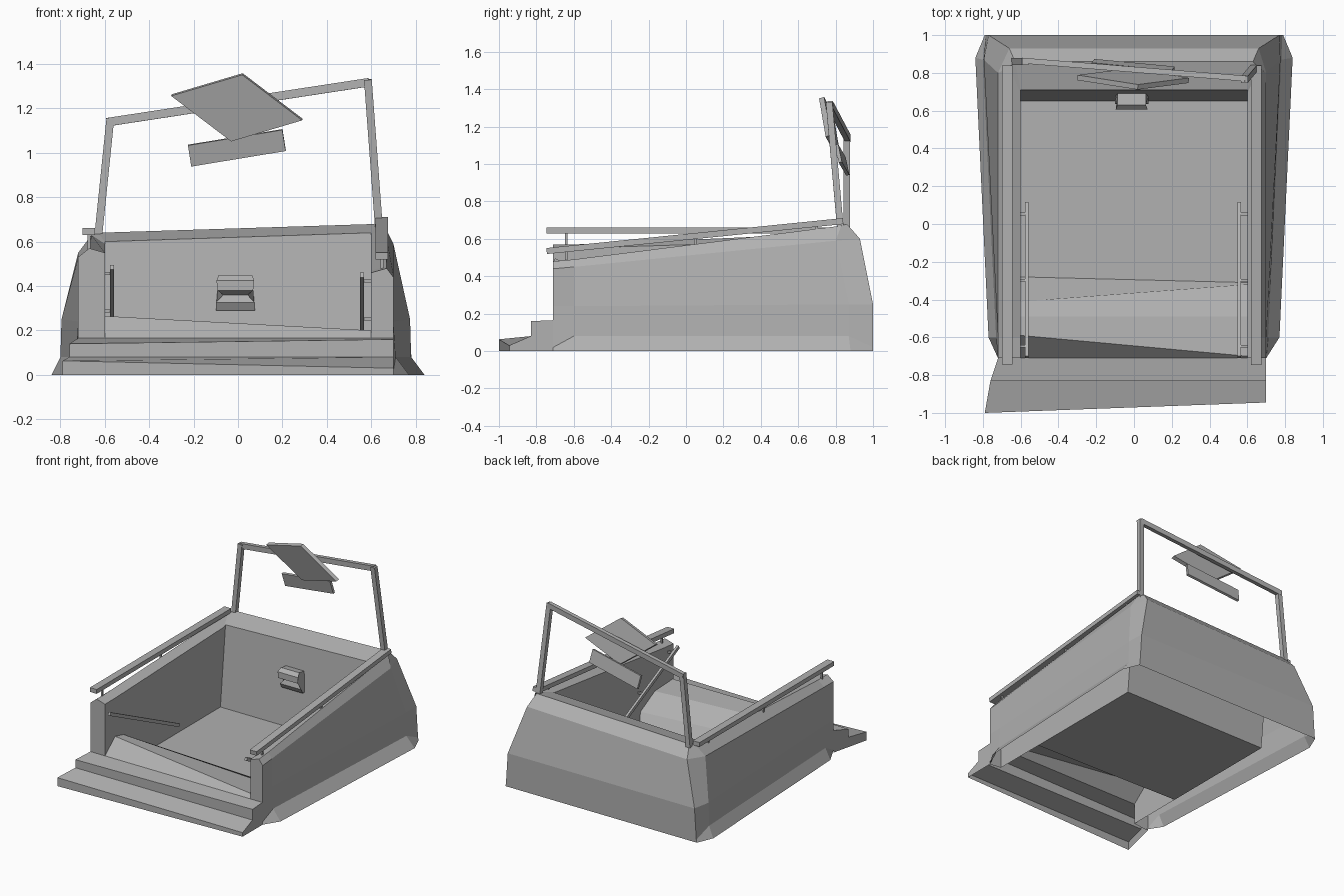
import bpy, bmesh
from mathutils import Vector

if "Cube" in bpy.data.objects:
    bpy.data.objects.remove(bpy.data.objects["Cube"])

grey = bpy.data.materials.new("mid_grey")
grey.diffuse_color = (.44, .44, .44, 1)
grey.use_nodes = True
grey.node_tree.nodes["Principled BSDF"].inputs["Base Color"].default_value = grey.diffuse_color


def make(name, verts, faces):
    me = bpy.data.meshes.new(name)
    me.from_pydata([tuple(v) for v in verts], [], faces)
    me.materials.append(grey)
    ob = bpy.data.objects.new(name, me)
    bpy.context.collection.objects.link(ob)
    bm = bmesh.new()
    bm.from_mesh(me)
    bmesh.ops.remove_doubles(bm, verts=bm.verts, dist=1e-5)
    bmesh.ops.recalc_face_normals(bm, faces=bm.faces)
    bm.to_mesh(me)
    bm.free()
    return ob


def prism(name, ring_a, ring_b):
    """Solid joining two matching outlines."""
    m = len(ring_a)
    faces = [tuple(range(m)), tuple(range(2 * m - 1, m - 1, -1))]
    faces += [(i, (i + 1) % m, (i + 1) % m + m, i + m) for i in range(m)]
    return make(name, list(ring_a) + list(ring_b), faces)


def beam(name, a, b, w, h, up=(0, 0, 1)):
    """Square bar from a to b, w wide sideways and h thick along up."""
    a, b, up = Vector(a), Vector(b), Vector(up)
    d = (b - a).normalized()
    s = d.cross(up).normalized() * w / 2
    u = s.cross(d).normalized() * h / 2
    ring = [s + u, s - u, -s - u, -s + u]
    return prism(name, [a + r for r in ring], [b + r for r in ring])


def board(name, corner, u, v, t):
    """Slanted plank spanned by edges u and v, thickness t."""
    c, u, v = Vector(corner), Vector(u), Vector(v)
    n = u.cross(v).normalized() * t / 2
    ring = [c, c + u, c + u + v, c + v]
    return prism(name, [p + n for p in ring], [p - n for p in ring])


# Tub shell: levels from outer foot, over the rim, down to the floor.
# Stations run front, near front, near back, back corner (right side).
levels = [
    [(.70, -.71, 0), (.77, -.60, 0), (.84, .88, 0), (.79, 1.0, 0)],
    [(.70, -.71, .02), (.71, -.60, .08), (.78, .87, .08), (.785, 1.0, .02)],
    [(.70, -.71, .24), (.70, -.60, .24), (.775, .87, .25), (.77, 1.0, .25)],
    [(.70, -.71, .44), (.70, -.60, .45), (.70, .80, .59), (.66, .93, .60)],
    [(.67, -.71, .48), (.67, -.60, .49), (.66, .83, .67), (.63, .86, .68)],
    [(.60, -.71, .46), (.60, -.60, .47), (.60, .69, .63), (.60, .71, .64)],
    [(.60, -.71, .01), (.60, -.60, .01), (.60, .62, .01), (.60, .65, .01)],
]
lift = [.09, .08, -.04, -.04]
verts, faces = [], []
for k, lv in enumerate(levels):
    left = []
    for i, (x, y, z) in enumerate(lv):
        top = 3 <= k <= 5
        left.append((-x - (.02 if i < 3 and k in (1, 2, 3) else 0), y,
                     z + (lift[i] if top else 0)))
    verts += lv + left[::-1]
for k in range(len(levels) - 1):
    for i in range(7):
        a = k * 8 + i
        faces.append((a, a + 1, a + 9, a + 8))
faces.append(tuple(k * 8 for k in range(7)))
faces.append(tuple(k * 8 + 7 for k in range(6, -1, -1)))
make("tub_shell", verts, faces)

# Tub floor
make("tub_floor", [(-.6, -.28, .01), (.6, -.31, .01), (.6, .65, .01),
                   (-.6, .65, .01)], [(0, 1, 2, 3)])

# Entry steps: rows of left and right (x, y, z)
rows = [
    ((-.79, -1.0, 0), (.70, -.945, 0)),
    ((-.79, -1.0, .063), (.70, -.945, .03)),
    ((-.76, -.83, .08), (.70, -.83, .08)),
    ((-.76, -.83, .14), (.70, -.83, .16)),
    ((-.72, -.71, .165), (.70, -.71, .165)),
]
n = len(rows)
verts = [p for r in rows for p in r] + [(-.72, -.71, 0), (.70, -.71, 0)]
faces = [(2 * i, 2 * i + 1, 2 * i + 3, 2 * i + 2) for i in range(n - 1)]
faces += [tuple(2 * i for i in range(n + 1)),
          tuple(2 * i + 1 for i in range(n, -1, -1))]
make("entry_steps", verts, faces)

# Sill between the front posts, dropping to the floor
sill = [(-.71, .165, -.71, .165), (-.59, .265, -.70, .20),
        (-.49, .24, -.49, .19), (-.41, .12, -.32, .10),
        (-.28, .01, -.31, .01)]
verts = []
for yl, zl, yr, zr in sill:
    verts += [(-.6, yl, zl), (.6, yr, zr)]
make("entry_sill", verts, [(2 * i, 2 * i + 1, 2 * i + 3, 2 * i + 2)
                           for i in range(len(sill) - 1)])

# Top rails with short posts
for side, x, z0, z1, w0, w1 in (("left", -.672, .645, .645, .55, .61),
                                ("right", .648, .535, .695, .46, .65)):
    beam(f"{side}_rail", (x, -.745, z0), (x, .84, z1), .056, .032)
    for j, y in enumerate((-.64, .05, .70)):
        t = (y + .745) / 1.585
        beam(f"{side}_rail_post_{j}", (x, y, w0 + (w1 - w0) * t - .02),
             (x, y, z0 + (z1 - z0) * t), .014, .014, (0, 1, 0))

# Sloping handrails bracketed to the inner walls
for side, x, wall, dz in (("left", -.568, -.6, 0), ("right", .558, .6, -.035)):
    beam(f"{side}_handrail", (x, -.705, .485 + dz), (x, .11, .09 + dz),
         .018, .024)
    for j, t in enumerate((.07, .5, .93)):
        y, z = -.705 + .815 * t, .485 + dz - .395 * t
        beam(f"{side}_handrail_bracket_{j}", (x, y, z), (wall, y, z),
             .014, .014)

# Crooked sign frame
beam("left_frame_post", (-.63, .86, .62), (-.575, .86, 1.155), .035, .035, (0, 1, 0))
beam("right_frame_post", (.635, .825, .66), (.585, .765, 1.33), .035, .035, (0, 1, 0))
beam("frame_crossbar", (-.59, .865, 1.138), (.59, .77, 1.318), .03, .038)

# Sign boards
board("sign_diamond", (-.30, .775, 1.26), (.32, -.05, .095), (.27, .035, -.205), .028)
board("sign_plank", (-.225, .845, 1.035), (.425, -.04, .07), (.015, .02, -.095), .018)

# Small wall fixture: pinched bracket with a faceted head
fixture = [(.675, .29), (.655, .29), (.635, .325), (.645, .36), (.605, .38),
           (.605, .425), (.63, .45), (.69, .44)]
widths = [.088, .088, .088, .055, .08, .085, .075, .075]
prism("wall_fixture", *[[(-.012 + s * w, y, z) for (y, z), w in
                         zip(fixture, widths)] for s in (-1, 1)])
